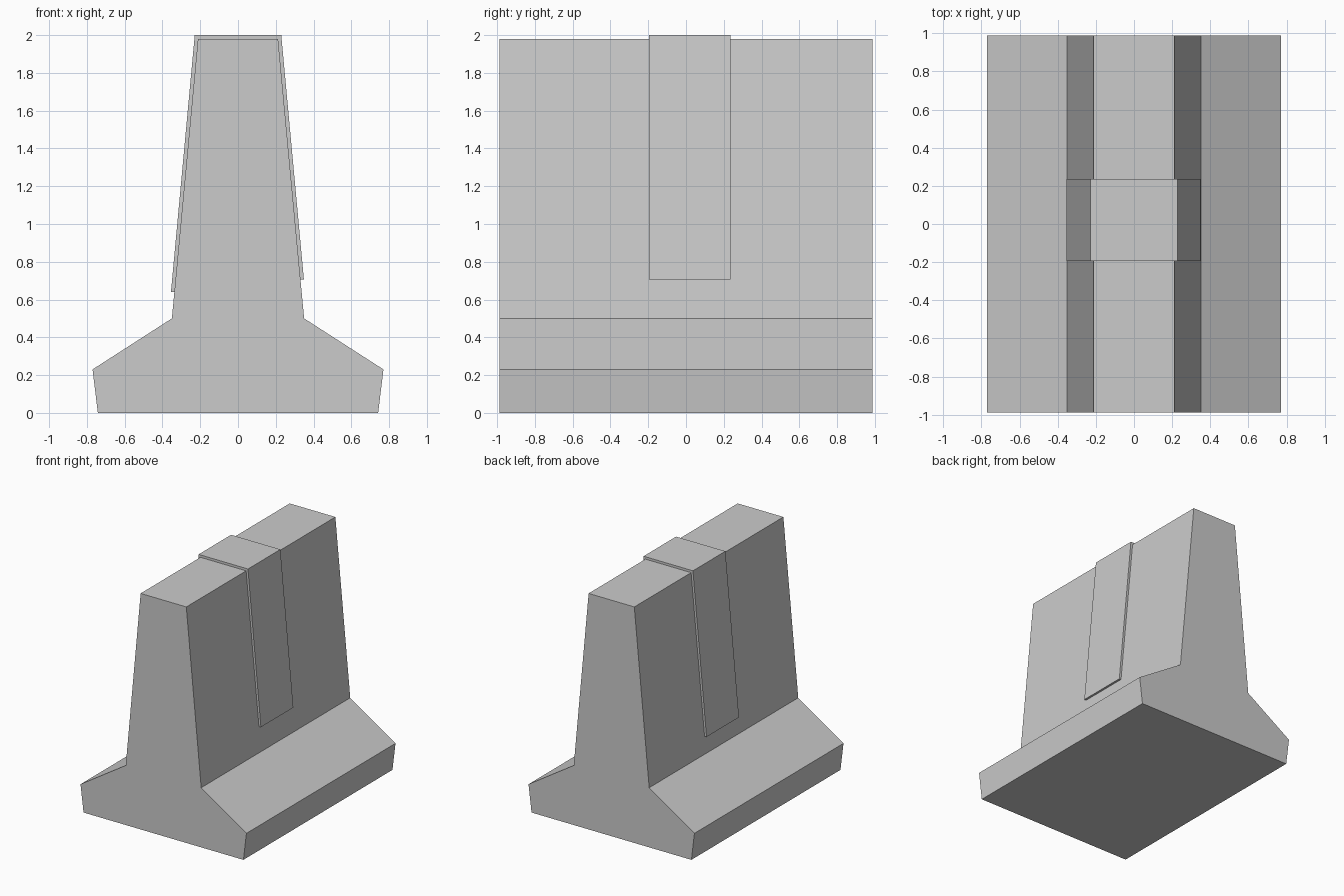
import bpy, bmesh

if "Cube" in bpy.data.objects:
    bpy.data.objects.remove(bpy.data.objects["Cube"])


def extrude_profile(name, points, y0, y1):
    """Closed x/z outline swept along y into a solid."""
    bm = bmesh.new()
    face = bm.faces.new([bm.verts.new((x, y0, z)) for x, z in points])
    swept = bmesh.ops.extrude_face_region(bm, geom=[face])["geom"]
    verts = [v for v in swept if isinstance(v, bmesh.types.BMVert)]
    bmesh.ops.translate(bm, verts=verts, vec=(0, y1 - y0, 0))
    bmesh.ops.recalc_face_normals(bm, faces=bm.faces)
    mesh = bpy.data.meshes.new(name)
    bm.to_mesh(mesh)
    bm.free()
    obj = bpy.data.objects.new(name, mesh)
    bpy.context.collection.objects.link(obj)
    return obj


# Barrier body: flared foot and tapering wall, mirrored across x
half = [(0.742, 0), (0.77, 0.23), (0.35, 0.5), (0.212, 1.98)]
body = half + [(-x, z) for x, z in reversed(half)]
extrude_profile("barrier_body", body, -0.988, 0.988)

# Strap folded over the top, hanging lower on the left side
strap = [(0.349, 0.705), (0.229, 2.0), (-0.229, 2.0), (-0.355, 0.64),
         (-0.333, 0.64), (-0.208, 1.975), (0.208, 1.975), (0.327, 0.705)]
extrude_profile("top_strap", strap, -0.195, 0.235)
